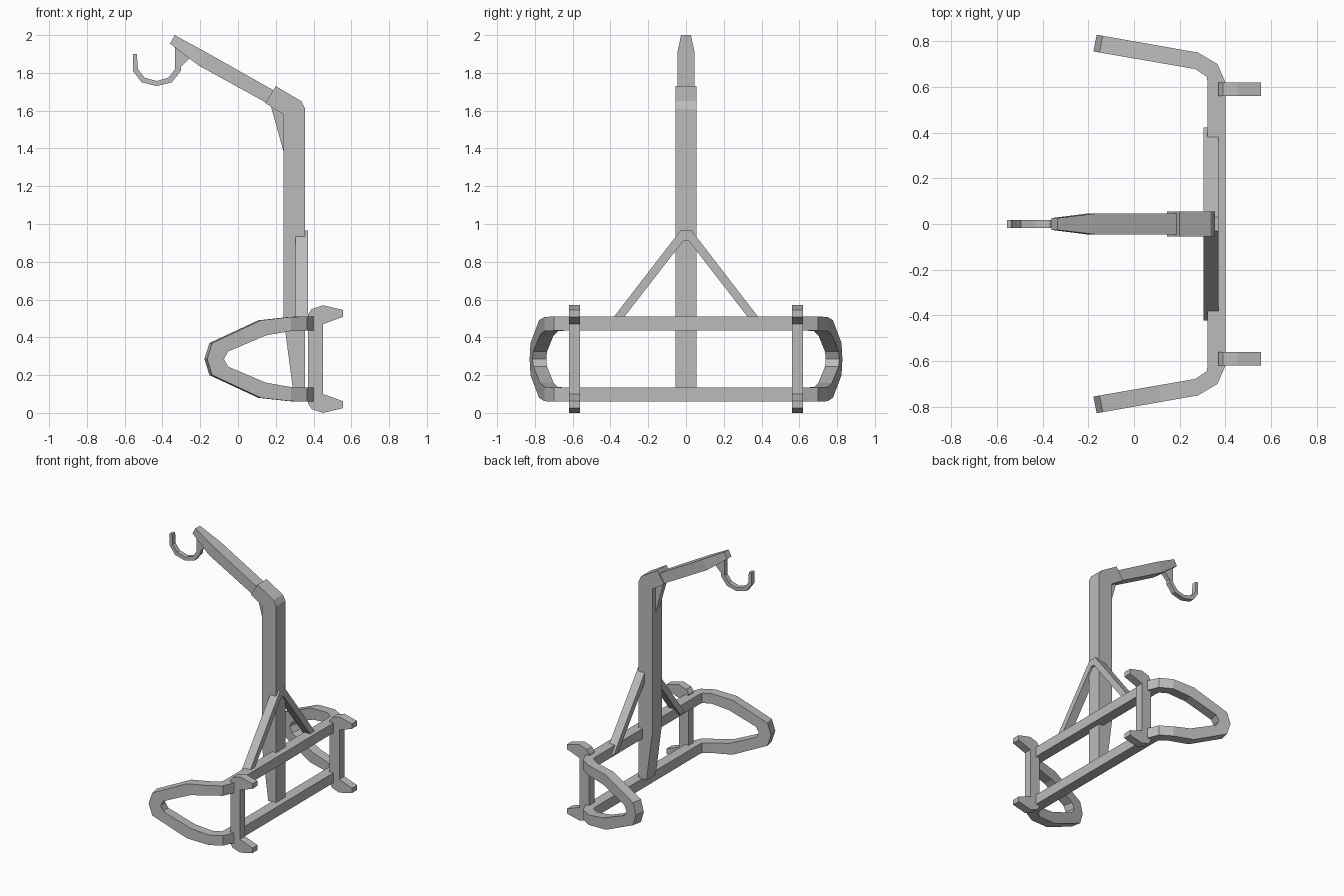
import bpy, bmesh
from mathutils import Vector

cube = bpy.data.objects.get("Cube")
if cube:
    bpy.data.objects.remove(cube)

grey = bpy.data.materials.new("painted grey")
grey.use_nodes = True
COLOUR = (0.5, 0.5, 0.5, 1)
grey.diffuse_color = COLOUR
grey.node_tree.nodes["Principled BSDF"].inputs["Base Color"].default_value = COLOUR


def finish(name, bm):
    bmesh.ops.recalc_face_normals(bm, faces=bm.faces)
    mesh = bpy.data.meshes.new(name)
    bm.to_mesh(mesh)
    bm.free()
    mesh.materials.append(grey)
    obj = bpy.data.objects.new(name, mesh)
    bpy.context.collection.objects.link(obj)
    return obj


def prism(name, outline, low, high, axis="y"):
    """Extrude an outline (x,z along y, or y,z along x)."""
    bm = bmesh.new()

    def place(p, d):
        return (p[0], d, p[1]) if axis == "y" else (d, p[0], p[1])

    face = bm.faces.new([bm.verts.new(place(p, low)) for p in outline])
    geom = bmesh.ops.extrude_face_region(bm, geom=[face])["geom"]
    offset = Vector(place((0, 0), high - low))
    bmesh.ops.translate(bm, vec=offset,
                        verts=[v for v in geom if isinstance(v, bmesh.types.BMVert)])
    return finish(name, bm)


def loft(name, rings, closed=False):
    """Skin a list of four-cornered sections."""
    bm = bmesh.new()
    loops = [[bm.verts.new(p) for p in ring] for ring in rings]
    pairs = list(zip(loops, loops[1:]))
    if closed:
        pairs.append((loops[-1], loops[0]))
    else:
        bm.faces.new(loops[0])
        bm.faces.new(loops[-1])
    for a, b in pairs:
        for i in range(4):
            j = (i + 1) % 4
            bm.faces.new((a[i], a[j], b[j], b[i]))
    return finish(name, bm)


# Mast with bent collar at the top
prism("mast", [(0.29, 0.13), (0.355, 0.13), (0.355, 1.61), (0.335, 1.65),
               (0.2, 1.73), (0.145, 1.64), (0.24, 1.58), (0.24, 0.51)], -0.055, 0.055)
prism("mast_gusset", [(0.175, 1.62), (0.245, 1.37), (0.245, 1.6)], -0.02, 0.02)

# Tapered boom: top x, top z, bottom x, bottom z, half width
boom = [(0.22, 1.69, 0.19, 1.62, 0.045), (-0.17, 1.91, -0.21, 1.84, 0.045),
        (-0.335, 2.0, -0.36, 1.955, 0.026)]
loft("boom", [[(tx, -w, tz), (tx, w, tz), (bx, w, bz), (bx, -w, bz)]
              for tx, tz, bx, bz, w in boom])

# Hook and its small stiffener
prism("hook", [(-0.555, 1.9), (-0.555, 1.81), (-0.51, 1.75), (-0.43, 1.73),
               (-0.35, 1.75), (-0.303, 1.81), (-0.303, 1.93), (-0.333, 1.945),
               (-0.333, 1.82), (-0.368, 1.775), (-0.43, 1.757), (-0.495, 1.775),
               (-0.53, 1.82), (-0.535, 1.9)], -0.018, 0.018)
prism("hook_gusset", [(-0.305, 1.93), (-0.305, 1.83), (-0.255, 1.88)], -0.018, 0.018)

# Rail frame: plan corners of its outer and inner side, then edge stations
MID = 0.285
OUTER = [Vector(p) for p in ((0.4, 0.62), (0.365, 0.7), (0.28, 0.75), (-0.163, 0.828))]
INNER = [Vector(p) for p in ((0.322, 0.62), (0.318, 0.645), (0.268, 0.678), (-0.178, 0.755))]
STATIONS = [(0, 0.51, 0, 0.435), (1, 0.51, 1, 0.435), (2, 0.508, 2, 0.433),
            (2.36, 0.49, 2.3, 0.41), (2.94, 0.37, 2.75, 0.325), (3, 0.285, 2.8, 0.285)]


def on_path(path, s):
    i = min(int(s), len(path) - 2)
    return path[i].lerp(path[i + 1], s - i)


def section(station, side, flip):
    s_out, z_out, s_in, z_in = station
    corners = []
    for path, s, z in ((OUTER, s_out, z_out), (INNER, s_out, z_out),
                       (INNER, s_in, z_in), (OUTER, s_in, z_in)):
        x, y = on_path(path, s)
        corners.append((x, y * side, MID + flip * (z - MID)))
    return corners


rings = []
for side in (1, -1):
    half = [section(st, side, 1) for st in STATIONS]
    half += [section(st, side, -1) for st in reversed(STATIONS[:-1])]
    rings += half if side == 1 else half[::-1]
loft("rail_frame", rings, closed=True)

# Mounting uprights with flared jaws at both ends
upper = [(0.37, 0.52), (0.39, 0.55), (0.45, 0.57), (0.555, 0.545), (0.555, 0.508), (0.45, 0.47)]
jaws = upper + [(x, 2 * MID - z) for x, z in reversed(upper)]
for side, label in ((1, "back"), (-1, "front")):
    prism(label + "_upright", jaws, side * 0.59 - 0.03, side * 0.59 + 0.03)

# Inverted V brace between mast and upper rail
leg = [(0.423, 0.455), (0.03, 0.965)]
inner_leg = [(0.015, 0.91), (0.368, 0.455)]
brace = leg + [(-y, z) for y, z in reversed(leg)]
brace += [(-y, z) for y, z in reversed(inner_leg)] + inner_leg
prism("v_brace", brace, 0.305, 0.37, axis="x")
